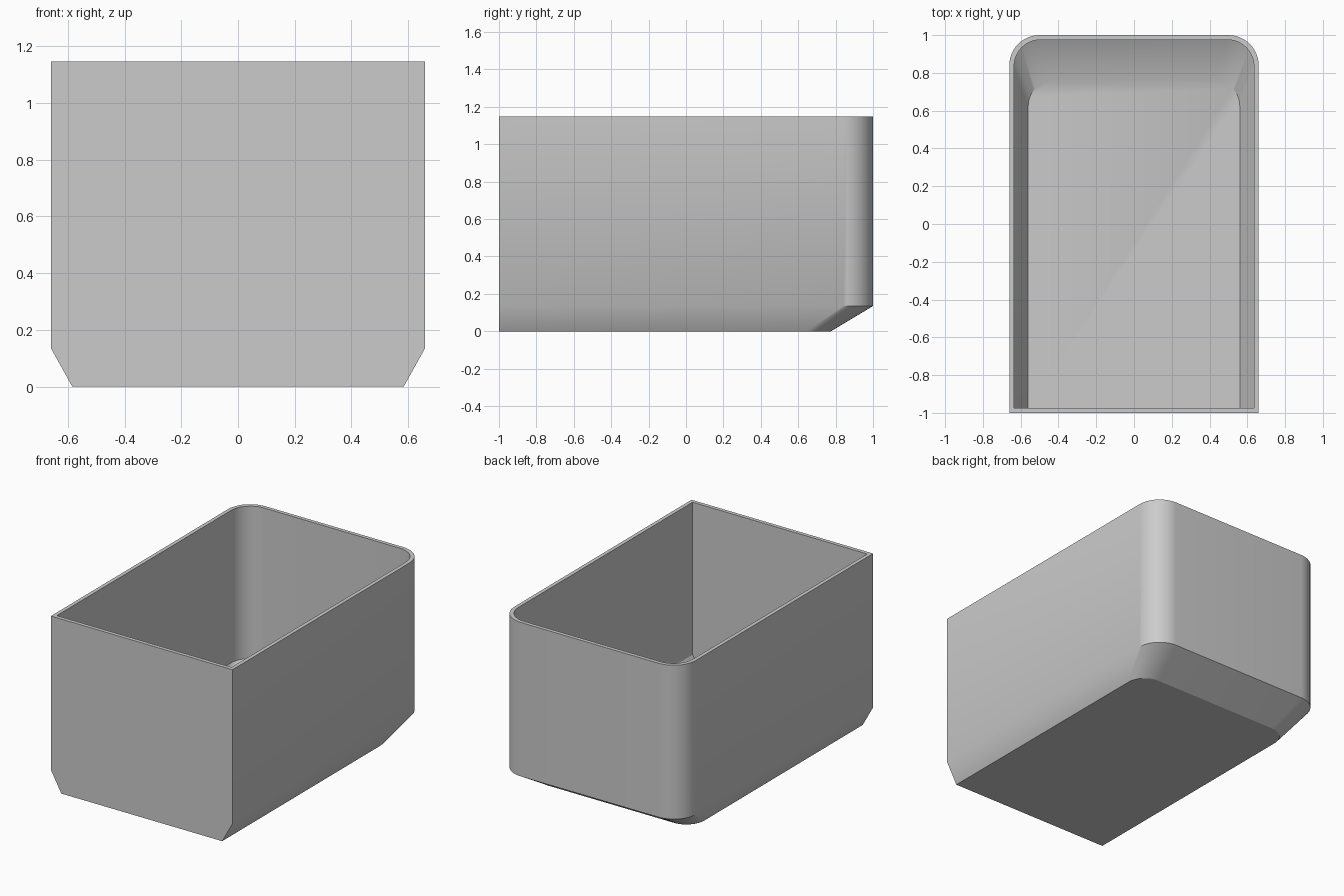
import bpy, bmesh, math

cube = bpy.data.objects.get("Cube")
if cube:
    bpy.data.objects.remove(cube)

WALL = 0.025
TOP = 1.147
CHAMFER = 0.135
STEPS = 12

grey = bpy.data.materials.new("light grey")
grey.use_nodes = True
colour = (0.6, 0.6, 0.6, 1)
grey.diffuse_color = colour
grey.node_tree.nodes["Principled BSDF"].inputs["Base Color"].default_value = colour


def outline(half, front, back, radius, z):
    """Rectangle with square front corners and rounded back corners."""
    right = [(half, front)]
    for i in range(STEPS + 1):
        a = math.pi / 2 * i / STEPS
        right.append((half - radius + radius * math.cos(a),
                      back - radius + radius * math.sin(a)))
    left = [(-x, y) for x, y in reversed(right)]
    return [(x, y, z) for x, y in right + left]


# Rings from the underside, up the outside, over the rim and down the inside
rings = [
    outline(0.585, -1, 0.775, 0.13, 0),
    outline(0.66, -1, 1, 0.16, CHAMFER),
    outline(0.66, -1, 1, 0.16, TOP),
    outline(0.66 - WALL, -1 + WALL, 1 - WALL, 0.14, TOP),
    outline(0.66 - WALL, -1 + WALL, 1 - WALL, 0.14, CHAMFER + 0.01),
    outline(0.56, -1 + WALL, 0.755, 0.13, WALL),
]

bm = bmesh.new()
loops = [[bm.verts.new(p) for p in ring] for ring in rings]
for low, high in zip(loops, loops[1:]):
    n = len(low)
    for i in range(n):
        j = (i + 1) % n
        bm.faces.new((low[i], low[j], high[j], high[i]))
bm.faces.new(list(reversed(loops[0])))   # underside
bm.faces.new(loops[-1])                  # inner floor
bmesh.ops.recalc_face_normals(bm, faces=bm.faces)

mesh = bpy.data.meshes.new("open_bin")
bm.to_mesh(mesh)
bm.free()
mesh.materials.append(grey)
bin_body = bpy.data.objects.new("open_bin", mesh)
bpy.context.collection.objects.link(bin_body)

# Smooth corners, crisp rim and base
bpy.ops.object.select_all(action="DESELECT")
bin_body.select_set(True)
bpy.context.view_layer.objects.active = bin_body
bpy.ops.object.shade_smooth_by_angle(angle=math.radians(30))
